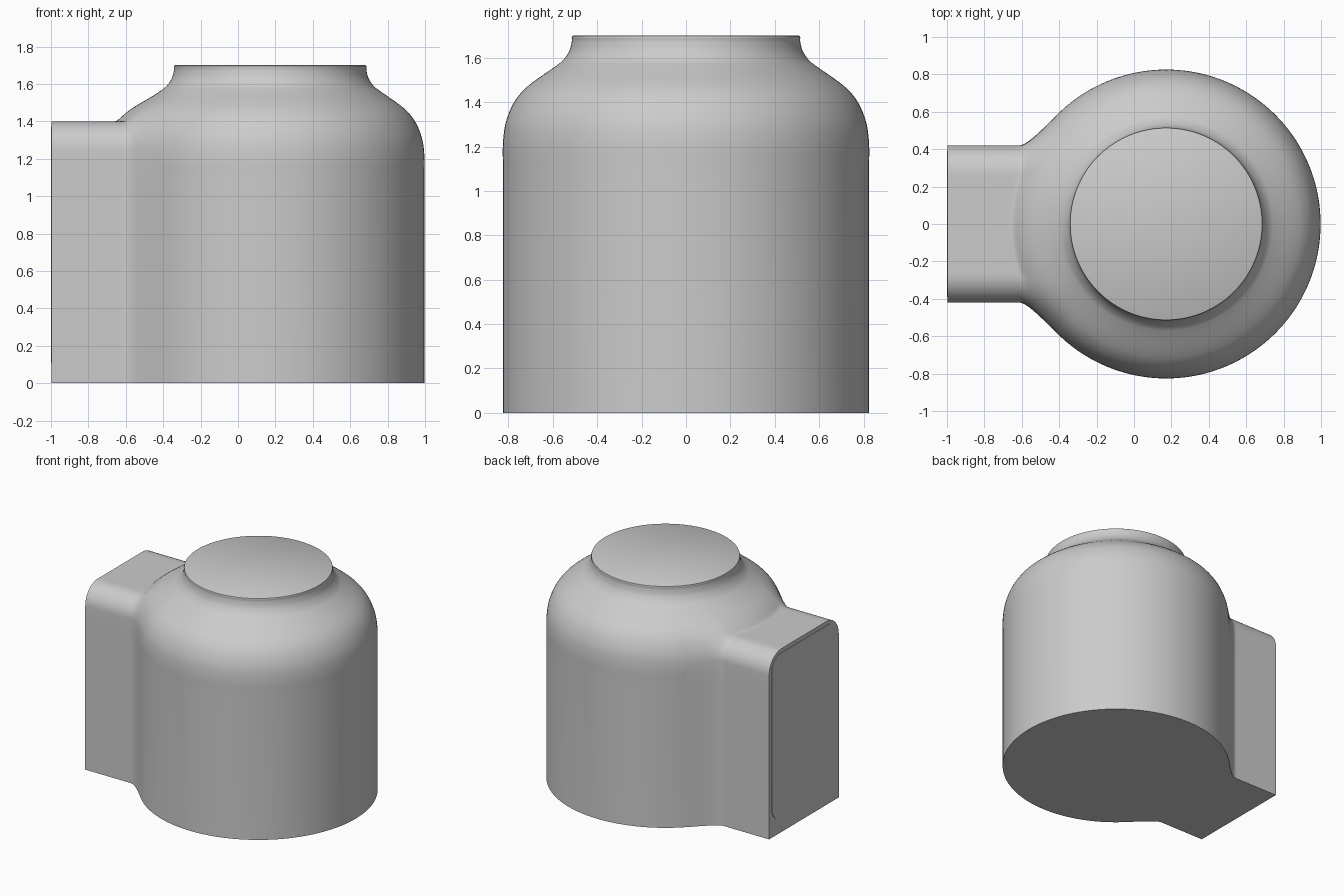
import bpy, bmesh, math

if "Cube" in bpy.data.objects:
    bpy.data.objects.remove(bpy.data.objects["Cube"])

CX = 0.172          # body axis
FACE_X = -0.996     # end of side housing
HW, TOP, RC = 0.42, 1.40, 0.15   # housing half width, height, top edge radius
K = 0.17            # blend size


def finish(name, bm, angle=35):
    bmesh.ops.remove_doubles(bm, verts=bm.verts, dist=1e-5)
    bmesh.ops.recalc_face_normals(bm, faces=bm.faces)
    me = bpy.data.meshes.new(name)
    bm.to_mesh(me)
    bm.free()
    ob = bpy.data.objects.new(name, me)
    bpy.context.collection.objects.link(ob)
    bpy.ops.object.select_all(action='DESELECT')
    ob.select_set(True)
    bpy.context.view_layer.objects.active = ob
    bpy.ops.object.shade_smooth_by_angle(angle=math.radians(angle))
    return ob


# Shoulder profile (radius, height), smoothed with a Catmull-Rom spline
ctrl = [(.825, 1.12), (.825, 1.21), (.814, 1.30), (.785, 1.38), (.745, 1.44),
        (.69, 1.49), (.59, 1.56), (.553, 1.59), (.526, 1.63), (.515, 1.67),
        (.515, 1.69)]


def spline(p, n=5):
    q = [p[0]] + p + [p[-1]]
    out = []
    for a, b, c, d in zip(q, q[1:], q[2:], q[3:]):
        for s in range(n):
            t = s / n
            out.append(tuple(.5 * (2 * b[i] + (c[i] - a[i]) * t
                       + (2 * a[i] - 5 * b[i] + 4 * c[i] - d[i]) * t * t
                       + (3 * b[i] - a[i] - 3 * c[i] + d[i]) * t ** 3) for i in (0, 1)))
    return out + [p[-1]]


profile = [(.825, 0.0)] + spline(ctrl) + [(.513, 1.697), (.508, 1.70)]

# Main body: lathe
bm = bmesh.new()
SEG = 144
rings = [[bm.verts.new((CX + r * math.cos(2 * math.pi * i / SEG),
                        r * math.sin(2 * math.pi * i / SEG), z))
          for i in range(SEG)] for r, z in profile]
for a, b in zip(rings, rings[1:]):
    for i in range(SEG):
        j = (i + 1) % SEG
        bm.faces.new((a[i], a[j], b[j], b[i]))
bm.faces.new(rings[0])
bm.faces.new(rings[-1])
finish("main_body", bm)


def inside(x, y, z):
    if z >= 1.70:
        return False
    for (r0, z0), (r1, z1) in zip(profile, profile[1:]):
        if z <= z1:
            r = r0 + (r1 - r0) * (z - z0) / (z1 - z0)
            return math.hypot(x - CX, y) <= r
    return False


def reach(x, p, n):
    """Distance from housing skin to the body skin along the normal."""
    lo, hi = -0.4, 0.6
    if not inside(x, p[0] + lo * n[0], max(0, p[1] + lo * n[1])):
        return lo
    for _ in range(22):
        m = (lo + hi) / 2
        if inside(x, p[0] + m * n[0], p[1] + m * n[1]):
            lo = m
        else:
            hi = m
    return lo


# Housing section: half outline from bottom to top centre, then mirrored
half = [((HW, (TOP - RC) * i / 14), (1, 0)) for i in range(14)]
for i in range(13):
    a = math.pi / 2 * i / 12
    n = (math.cos(a), math.sin(a))
    half.append(((HW - RC + RC * n[0], TOP - RC + RC * n[1]), n))
half += [(((HW - RC) * (1 - i / 8), TOP), (0, 1)) for i in range(1, 9)]
outline = half + [((-p[0], p[1]), (-n[0], n[1])) for p, n in reversed(half[:-1])]

# Side housing, flared smoothly into the body
bm = bmesh.new()
rows = []
STEPS = 28
for p, n in outline:
    xe = -0.66
    while reach(xe, p, n) < K and xe < 0:
        xe += 0.004
    xs = [FACE_X] + [-0.76 + (xe + 0.76) * i / STEPS for i in range(STEPS + 1)]
    row = []
    for k, x in enumerate(xs):
        d = reach(x, p, n)
        h = max(K - abs(d), 0) / K
        off = max(d, 0) + h * h * K / 4
        if k == len(xs) - 1:
            off -= 0.002
        row.append(bm.verts.new((x, p[0] + off * n[0], p[1] + off * n[1])))
    rows.append(row)
for a, b in zip(rows, rows[1:]):
    for i in range(len(a) - 1):
        bm.faces.new((a[i], a[i + 1], b[i + 1], b[i]))
a, b = rows[-1], rows[0]
for i in range(len(a) - 1):
    bm.faces.new((a[i], a[i + 1], b[i + 1], b[i]))
bm.faces.new([r[0] for r in rows])
finish("side_housing", bm)

# Rounded panel on the housing end
bm = bmesh.new()
R, Y, Z0, Z1 = 0.11, 0.39, 0.11, 1.37
pts = []
for k, (cy, cz) in enumerate([(Y - R, Z1 - R), (R - Y, Z1 - R), (R - Y, Z0 + R), (Y - R, Z0 + R)]):
    for i in range(9):
        t = math.pi / 2 * (k + i / 8)
        pts.append((cy + R * math.cos(t), cz + R * math.sin(t)))
front = [bm.verts.new((-1.0, y, z)) for y, z in pts]
back = [bm.verts.new((-0.99, y, z)) for y, z in pts]
bm.faces.new(front)
bm.faces.new(back)
for i in range(len(pts)):
    j = (i + 1) % len(pts)
    bm.faces.new((front[i], front[j], back[j], back[i]))
finish("end_panel", bm)
